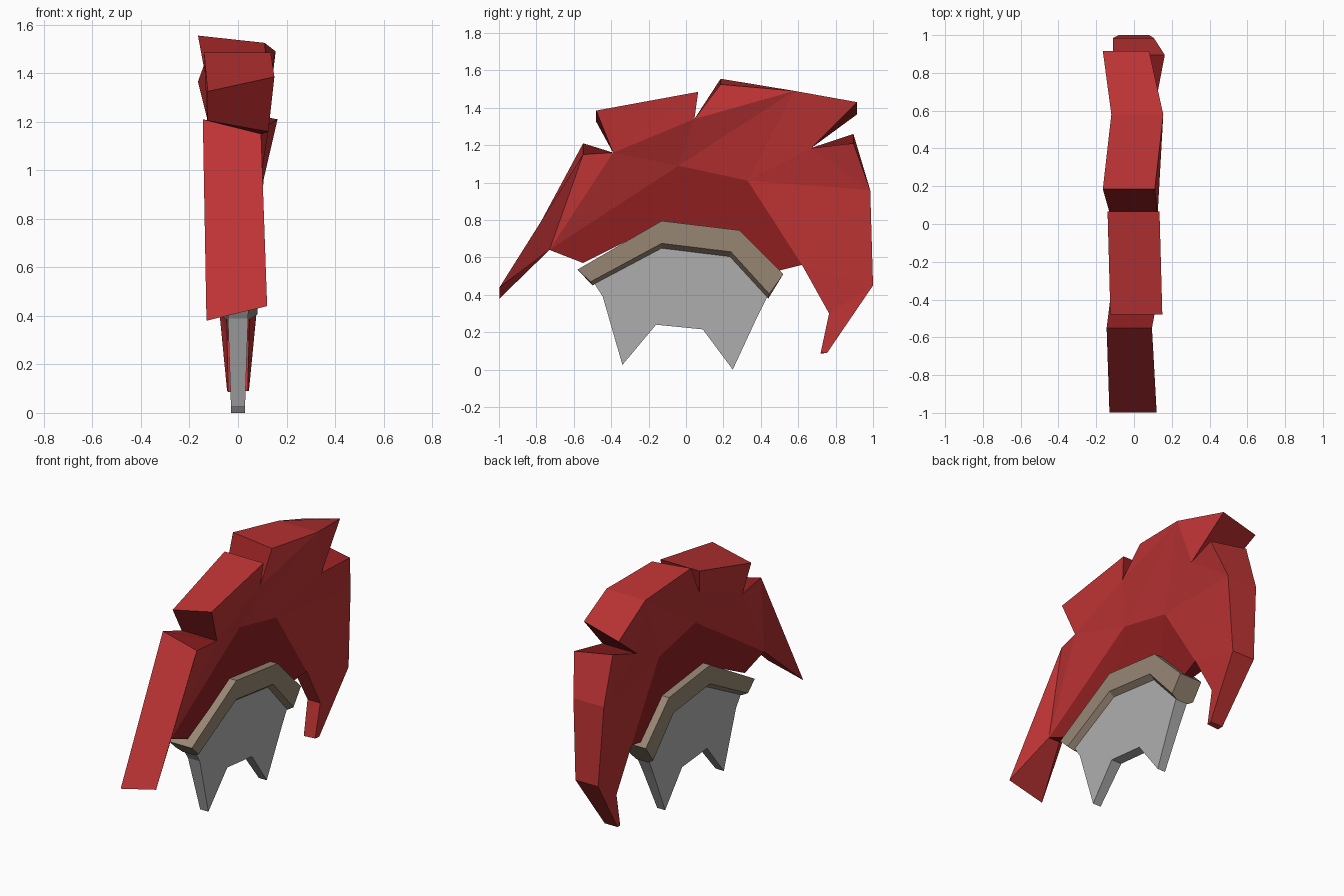
import bpy, bmesh


def material(name, rgb):
    m = bpy.data.materials.new(name)
    m.diffuse_color = (*rgb, 1)
    return m


RED = material("plume red", (0.52, 0.034, 0.035))
DARK = material("deep red", (0.28, 0.014, 0.015))
TAN = material("dull tan", (0.31, 0.24, 0.175))
GREY = material("metal grey", (0.43, 0.43, 0.43))


def make(name, verts, faces, mats, slots=None):
    bm = bmesh.new()
    vs = [bm.verts.new(v) for v in verts]
    for i, f in enumerate(faces):
        face = bm.faces.new([vs[k] for k in f])
        if slots:
            face.material_index = slots[i]
    bmesh.ops.recalc_face_normals(bm, faces=bm.faces)
    me = bpy.data.meshes.new(name)
    bm.to_mesh(me)
    bm.free()
    for m in mats:
        me.materials.append(m)
    ob = bpy.data.objects.new(name, me)
    bpy.context.collection.objects.link(ob)
    return ob


# Plume outline: y, z on left side, z on right side, left x, right x
plume = [
    (-0.997, 0.38, 0.44, -0.13, 0.12),    # 0 front tip
    (-0.55, 1.21, 1.15, -0.145, 0.095),   # 1 front lock top
    (-0.39, 1.16, 1.16, -0.125, 0.125),   # 2 notch
    (-0.48, 1.325, 1.385, -0.125, 0.15),  # 3 second lock
    (0.065, 1.485, 1.485, -0.14, 0.135),  # 4
    (0.045, 1.34, 1.34, -0.125, 0.125),   # 5 notch
    (0.185, 1.555, 1.525, -0.165, 0.11),  # 6 third lock
    (0.58, 1.49, 1.49, -0.12, 0.155),     # 7
    (0.915, 1.365, 1.43, -0.165, 0.08),   # 8 third lock tip
    (0.67, 1.185, 1.185, -0.12, 0.12),    # 9 notch
    (0.895, 1.26, 1.21, -0.11, 0.163),    # 10 rear lock top
    (0.985, 0.96, 0.96, -0.11, 0.105),    # 11
    (1.0, 0.45, 0.45, -0.08, 0.08),       # 12
    (0.755, 0.09, 0.09, -0.045, 0.045),   # 13 rear tip
    (0.72, 0.085, 0.09, -0.04, 0.04),     # 14
    (0.765, 0.30, 0.30, -0.045, 0.045),   # 15
    (0.62, 0.56, 0.56, -0.05, 0.05),      # 16 colour border
    (0.33, 1.01, 1.01, -0.04, 0.04),      # 17
    (-0.04, 1.09, 1.09, -0.04, 0.04),     # 18
    (-0.73, 0.64, 0.64, -0.04, 0.04),     # 19
    (0.50, 0.53, 0.53, -0.03, 0.03),      # 20 lower edge of dark band
    (0.28, 0.735, 0.735, -0.03, 0.03),    # 21
    (-0.13, 0.78, 0.78, -0.03, 0.03),     # 22
    (-0.55, 0.57, 0.57, -0.03, 0.03),     # 23
]
n = len(plume)
verts = [(p[3], p[0], p[1]) for p in plume] + [(p[4], p[0], p[2]) for p in plume]
red_side = [(0, 1, 19), (19, 1, 2), (19, 2, 18), (2, 3, 4), (2, 4, 5), (2, 5, 18),
            (18, 5, 7), (5, 6, 7), (18, 7, 17), (17, 7, 9), (7, 8, 9), (9, 10, 11),
            (17, 9, 11), (17, 11, 16), (16, 11, 12), (16, 12, 15), (12, 13, 15),
            (13, 14, 15)]
dark_side = [(16, 20, 21, 17), (17, 21, 22, 18), (18, 22, 23, 19)]
rim = list(range(17)) + [20, 21, 22, 23, 19]
dark_rim = {1, 2, 4, 5, 8, 9, 16, 20, 21, 22, 23}  # notch walls and band underside
faces, slots = [], []
for group, slot in ((red_side, 0), (dark_side, 1)):
    for f in group:
        faces += [f, tuple(k + n for k in reversed(f))]
        slots += [slot, slot]
for a, b in zip(rim, rim[1:] + rim[:1]):
    faces.append((a, b, b + n, a + n))
    slots.append(1 if a in dark_rim else 0)
make("plume", verts, faces, [RED, DARK], slots)

# Arched holder: four stations, each with three paired rows of half width
rows = [
    (0.08, [(-0.58, 0.535), (-0.13, 0.795), (0.285, 0.745), (0.52, 0.51)]),
    (0.08, [(-0.51, 0.47), (-0.13, 0.675), (0.24, 0.63), (0.445, 0.405)]),
    (0.04, [(-0.50, 0.45), (-0.13, 0.645), (0.235, 0.60), (0.44, 0.38)]),
]
verts, faces = [], []
for s in range(4):
    verts += [(-w, *pts[s]) for w, pts in rows]
    verts += [(w, *pts[s]) for w, pts in reversed(rows)]
for s in range(3):
    for k in range(6):
        j = (k + 1) % 6
        faces.append((s * 6 + k, s * 6 + j, s * 6 + 6 + j, s * 6 + 6 + k))
faces += [tuple(range(6)), tuple(range(18, 24))]
make("holder", verts, faces, [TAN])

# Metal mounting plate, thinner toward its two prongs
outline = [(-0.49, 0.46), (-0.13, 0.655), (0.235, 0.61), (0.435, 0.39), (0.38, 0.28),
           (0.25, 0.0), (0.09, 0.215), (-0.16, 0.24), (-0.34, 0.025), (-0.445, 0.39)]
m = len(outline)


def half(z):
    return 0.028 + 0.035 * min(z, 0.5)


verts = [(s * half(z), y, z) for s in (-1, 1) for y, z in outline]
side = [(0, 1, 7, 8, 9), (1, 2, 6, 7), (2, 3, 4, 5, 6)]
faces = side + [tuple(k + m for k in reversed(f)) for f in side]
faces += [(k, (k + 1) % m, (k + 1) % m + m, k + m) for k in range(m)]
make("mounting_plate", verts, faces, [GREY])
